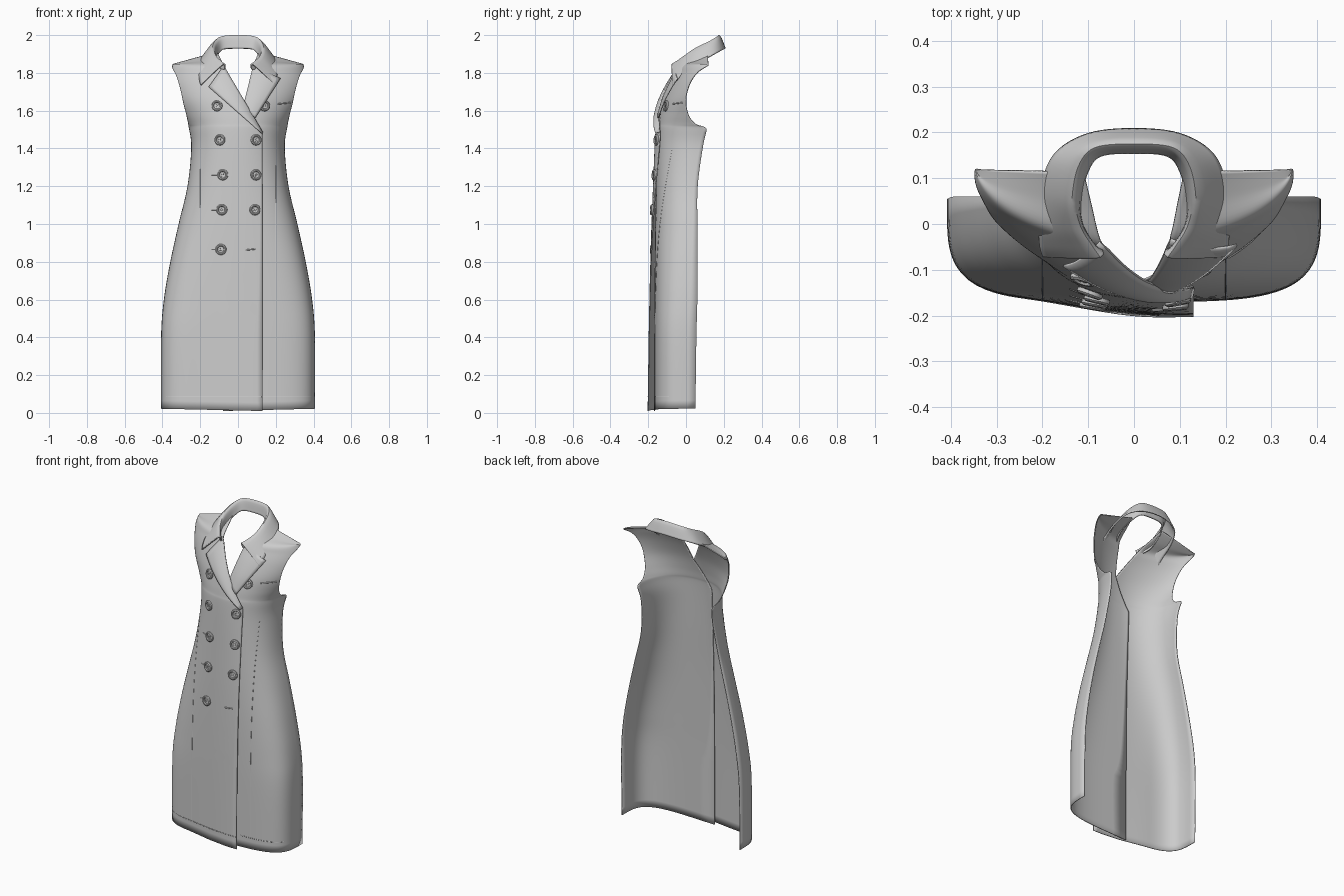
import bpy, bmesh, math
from mathutils import Vector

cube = bpy.data.objects.get("Cube")
if cube:
    bpy.data.objects.remove(cube, do_unlink=True)

cloth = bpy.data.materials.new("light_grey_cloth")
cloth.use_nodes = True
cloth.diffuse_color = (0.6, 0.6, 0.6, 1)
cloth.node_tree.nodes["Principled BSDF"].inputs["Base Color"].default_value = (0.6, 0.6, 0.6, 1)

OVER, UNDER = -1, 1   # wearer's right panel laps over the left one


def finish(name, mesh, thickness=0, angle=50):
    ob = bpy.data.objects.new(name, mesh)
    bpy.context.collection.objects.link(ob)
    mesh.materials.append(cloth)
    bpy.ops.object.select_all(action='DESELECT')
    ob.select_set(True)
    bpy.context.view_layer.objects.active = ob
    bpy.ops.object.shade_smooth_by_angle(angle=math.radians(angle))
    if thickness:
        mod = ob.modifiers.new("thickness", 'SOLIDIFY')
        mod.thickness, mod.offset = thickness, 0
    return ob


def grid(name, rows, thickness=0):
    n = len(rows[0])
    faces = [(r * n + c, r * n + c + 1, (r + 1) * n + c + 1, (r + 1) * n + c)
             for r in range(len(rows) - 1) for c in range(n - 1)]
    mesh = bpy.data.meshes.new(name)
    mesh.from_pydata([tuple(p) for row in rows for p in row], [], faces)
    bm = bmesh.new()
    bm.from_mesh(mesh)
    bmesh.ops.recalc_face_normals(bm, faces=bm.faces)
    bm.to_mesh(mesh)
    bm.free()
    return finish(name, mesh, thickness)


def spline(keys, t):
    """Smooth value through equal-length tuples at key index t."""
    i = min(int(t), len(keys) - 2)
    f = t - i
    a, b, c, d = (keys[max(0, min(len(keys) - 1, i + k))] for k in (-1, 0, 1, 2))
    return [q + 0.5 * f * (r - p + f * (2 * p - 5 * q + 4 * r - s + f * (3 * (q - r) + s - p)))
            for p, q, r, s in zip(a, b, c, d)]


def piecewise(points, z):
    if z <= points[0][0]:
        return points[0][1]
    for (a, u), (b, v) in zip(points, points[1:]):
        if z <= b:
            return u + (v - u) * (z - a) / (b - a)
    return points[-1][1]


# Body sections: height, half width, back y, side edge y, front y, squareness, rise to the neck
BODY = [(.022, .405, .05, .05, -.166, 4, -.012), (.4, .405, .055, .055, -.166, 4, 0),
        (.6, .39, .06, .06, -.165, 3.6, 0), (.8, .356, .06, .06, -.163, 3.2, 0),
        (1, .312, .06, .06, -.16, 2.8, 0), (1.2, .265, .062, .062, -.155, 2.6, 0),
        (1.4, .245, .088, .088, -.15, 2.4, 0), (1.5, .256, .11, .11, -.146, 2.3, 0),
        (1.53, .267, .113, .05, -.142, 2.2, 0), (1.58, .295, .115, .012, -.134, 2.1, 0),
        (1.66, .338, .117, 0, -.115, 2, 0), (1.74, .363, .12, .02, -.085, 1.9, 0),
        (1.8, .358, .12, .06, -.055, 1.9, 0), (1.84, .345, .12, .12, -.03, 1.9, 0),
        (1.842, .345, .12, .12, .045, 1.9, .035), (1.845, .345, .12, .12, .115, 1.9, .065)]
# Inner edge of each panel, measured from the centre towards its own side
EDGE = {OVER: [(1.48, -.13), (1.84, .075), (1.91, .11)],
        UNDER: [(1.48, -.08), (1.66, .04), (1.84, .08), (1.91, .11)]}


def depth(side, x, section):
    z, w, back, cut, front, n, rise = section
    y = back - (back - front) * max(0, 1 - min(1, abs(x) / w) ** n) ** (1 / n)
    if side == OVER:   # the lap swells forward towards its free edge
        t = max(0, min(1, (x + .25) / .3))
        y -= t * t * (3 - 2 * t) * (.015 + .02 * max(-.5, 1 - z / 1.4))
    return y


def surface(side, x, z, lift=0):
    lo, hi = 0, 13
    for _ in range(30):
        mid = (lo + hi) / 2
        if spline(BODY, mid)[0] < z:
            lo = mid
        else:
            hi = mid
    return Vector((x, depth(side, x, spline(BODY, lo)) - lift, z))


def panel(name, side, columns=40, steps=6):
    rows = []
    for k in range((len(BODY) - 1) * steps + 1):
        sec = spline(BODY, k / steps)
        z, w, back, cut, front, n, rise = sec
        inner = piecewise(EDGE[side], z + max(0, rise))
        start = math.copysign(math.asin((abs(inner) / w) ** (n / 2)), inner)
        end = math.acos((max(0, back - cut) / (back - front)) ** (n / 2))
        outer = w * math.sin(end) ** (2 / n)
        row = []
        for c in range(columns + 1):
            a = start + (end - start) * c / columns
            x = w * math.copysign(abs(math.sin(a)) ** (2 / n), a)
            row.append((side * x, depth(side, side * x, sec),
                        z + rise * (outer - x) / (outer - inner)))
        rows.append(row)
    return grid(name, rows, .005)


panel("right_front_panel", OVER)
panel("left_front_panel", UNDER)


# Lapels: folded flaps lying on the panels
def lapel(name, side, fold, outer, steps=14):
    rows = []
    for i in range(steps + 1):
        t = i / steps
        a = Vector(fold[0]).lerp(Vector(fold[1]), t)
        b = Vector(outer[0]).lerp(Vector(outer[1]), t)
        row = []
        for j in range(9):
            s = j / 8
            p = a.lerp(b, s)
            row.append(surface(side, p.x, p.y, .003 + .018 * math.sin(s * 1.9)))
        rows.append(row)
    grid(name, rows, .006)


lapel("right_lapel", OVER, [(-.075, 1.838), (.13, 1.485)], [(-.155, 1.725), (.125, 1.48)])
lapel("left_lapel", UNDER, [(.08, 1.838), (.03, 1.63)], [(.225, 1.77), (.09, 1.56)])

# Turned collar: neck edge, ridge and falling edge from centre back to the tip
COLLAR = [(0, .157, 1.93, 0, .175, 1.997, 0, .206, 1.93),
          (.075, .15, 1.925, .085, .167, 1.99, .1, .195, 1.922),
          (.105, .11, 1.90, .122, .125, 1.965, .172, .152, 1.9),
          (.118, .05, 1.87, .135, .05, 1.928, .201, .08, 1.86),
          (.115, 0, 1.84, .125, -.005, 1.89, .206, 0, 1.81),
          (.09, -.045, 1.82, .102, -.045, 1.862, .204, -.047, 1.765),
          (.07, -.06, 1.82, .082, -.073, 1.843, .197, -.07, 1.735)]
mirrored = [tuple(-v if i % 3 == 0 else v for i, v in enumerate(s)) for s in COLLAR[:0:-1]]
stations = mirrored + COLLAR
collar_rows = []
for k in range((len(stations) - 1) * 6 + 1):
    s = spline(stations, k / 6)
    points = [s[0:3], s[3:6], s[6:9]]
    collar_rows.append([spline(points, j / 6) for j in range(13)])
grid("collar", collar_rows, .008)


# Buttons: turned dish with a raised rim and four thread knots
def button(name, side, x, z):
    bm = bmesh.new()
    profile = [(0, .006), (.016, .006), (.019, .011), (.024, .012), (.029, .008), (.029, 0)]
    verts = [bm.verts.new((r, 0, h)) for r, h in profile]
    edges = [bm.edges.new(pair) for pair in zip(verts, verts[1:])]
    bmesh.ops.spin(bm, geom=verts + edges, cent=(0, 0, 0), axis=(0, 0, 1),
                   angle=math.tau, steps=24, use_merge=True)
    bmesh.ops.remove_doubles(bm, verts=bm.verts, dist=.0001)
    for k in range(4):
        a = math.pi / 4 + k * math.pi / 2
        made = bmesh.ops.create_cone(bm, cap_ends=True, segments=8, radius1=.003,
                                     radius2=.002, depth=.004)
        bmesh.ops.translate(bm, verts=made["verts"],
                            vec=(.007 * math.cos(a), .007 * math.sin(a), .007))
    bmesh.ops.recalc_face_normals(bm, faces=bm.faces)
    mesh = bpy.data.meshes.new(name)
    bm.to_mesh(mesh)
    bm.free()
    ob = finish(name, mesh, angle=35)
    e = .02
    across = surface(side, x + e, z) - surface(side, x - e, z)
    up = surface(side, x, z + e) - surface(side, x, z - e)
    ob.location = surface(side, x, z, .002)
    ob.rotation_euler = across.cross(up).to_track_quat('Z', 'Y').to_euler()


for x, z in [(-.11, 1.625), (-.095, 1.445), (-.08, 1.26), (-.085, 1.075), (-.09, .865)]:
    button("right_button", OVER, x, z)
for x, z in [(.095, 1.445), (.095, 1.26), (.09, 1.075)]:
    button("left_button", OVER, x, z)
button("upper_left_button", UNDER, .14, 1.625)


# Seams, buttonholes and pocket welt: fine cords following the cloth
def seam(name, side, start, end, radius=.002, steps=30):
    curve = bpy.data.curves.new(name, 'CURVE')
    curve.dimensions = '3D'
    curve.bevel_depth, curve.bevel_resolution = radius, 1
    line = curve.splines.new('POLY')
    line.points.add(steps)
    for i, p in enumerate(line.points):
        q = Vector(start).lerp(Vector(end), i / steps)
        p.co = (*surface(side, q.x, q.y, .002), 1)
    curve.materials.append(cloth)
    bpy.context.collection.objects.link(bpy.data.objects.new(name, curve))


for label, side in (("right", OVER), ("left", UNDER)):
    seam(label + "_princess_seam", side, (side * .2, .09), (side * .2, 1.4))
    seam(label + "_hem_seam", side, (side * .395, .085), (.13, .085))
seam("pocket_welt", UNDER, (.205, 1.635), (.275, 1.642), .004, 8)
seam("left_buttonhole", OVER, (.04, .862), (.095, .868), .004, 6)
for z in (1.26, 1.075, .865):
    seam("right_buttonhole", OVER, (-.14, z), (-.11, z), .003, 4)
